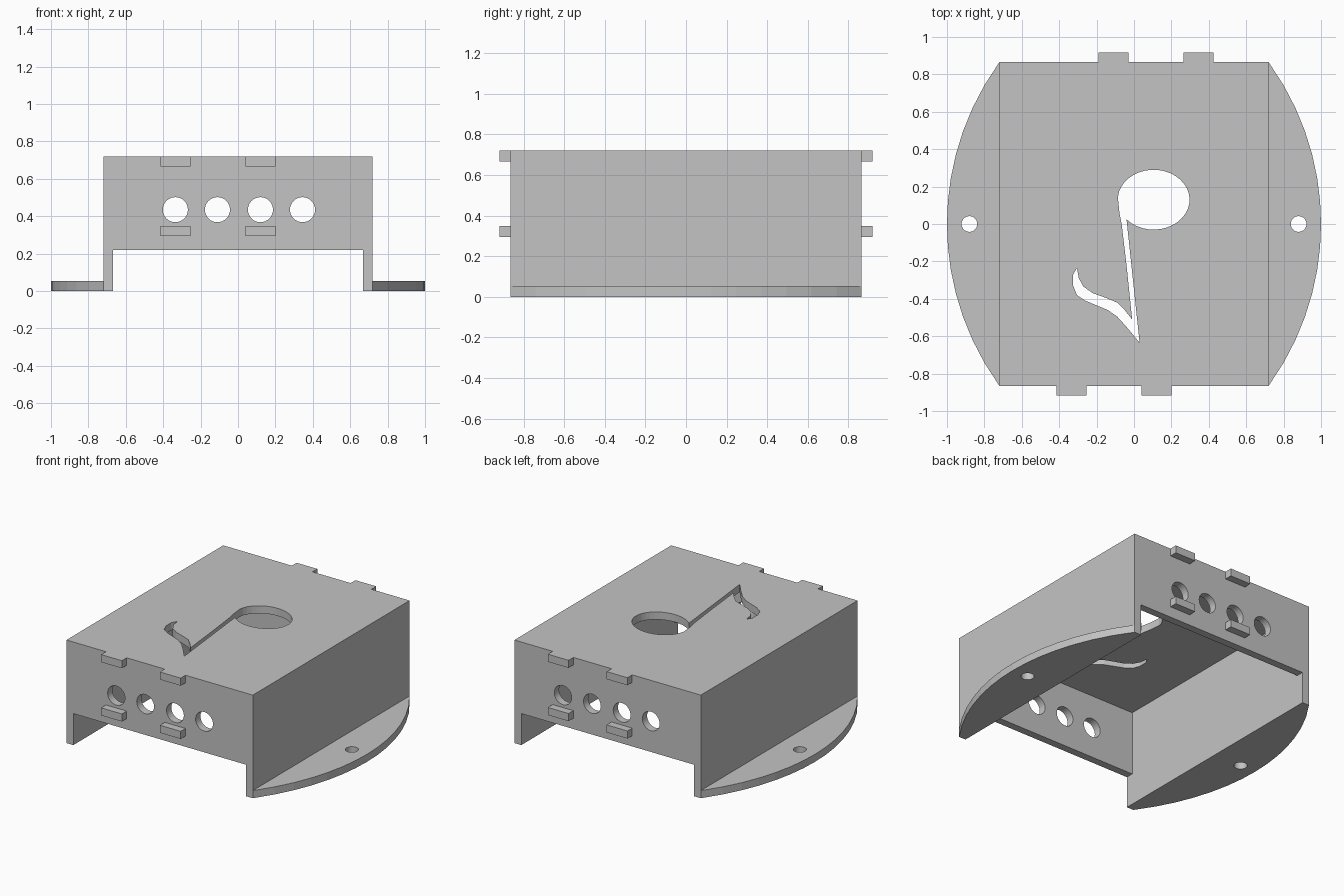
import bpy, bmesh
from math import sin, cos, pi, radians, sqrt
from mathutils import Matrix

cube = bpy.data.objects.get("Cube")
if cube:
    bpy.data.objects.remove(cube, do_unlink=True)

WIDTH, DEPTH, TOP = 0.72, 0.865, 0.72    # half width, half depth, height
T = 0.053                                # sheet thickness
GREY = (0.55, 0.55, 0.55, 1)

grey = bpy.data.materials.new("plain grey")
grey.use_nodes = True
grey.diffuse_color = GREY
grey.node_tree.nodes["Principled BSDF"].inputs["Base Color"].default_value = GREY


def ring(cx, cy, rx, ry, start=0, end=360, steps=32):
    """Points along an ellipse, or part of one."""
    angles = [radians(start + (end - start) * i / steps) for i in range(steps)]
    return [(cx + rx * cos(a), cy + ry * sin(a)) for a in angles]


def rectangle(x0, x1, y0, y1):
    return [(x0, y0), (x1, y0), (x1, y1), (x0, y1)]


def plate(name, outline, holes=(), thickness=T, matrix=Matrix()):
    """Flat sheet with cut-outs, extruded along its local z."""
    bm = bmesh.new()
    for loop in [outline, *holes]:
        verts = [bm.verts.new((x, y, 0)) for x, y in loop]
        for a, b in zip(verts, verts[1:] + verts[:1]):
            bm.edges.new((a, b))
    bmesh.ops.triangle_fill(bm, edges=bm.edges[:], use_beauty=True)
    result = bmesh.ops.extrude_face_region(bm, geom=bm.faces[:])
    moved = [v for v in result["geom"] if isinstance(v, bmesh.types.BMVert)]
    bmesh.ops.translate(bm, verts=moved, vec=(0, 0, thickness))
    bmesh.ops.transform(bm, matrix=matrix, verts=bm.verts[:])
    bmesh.ops.recalc_face_normals(bm, faces=bm.faces[:])
    mesh = bpy.data.meshes.new(name)
    bm.to_mesh(mesh)
    bm.free()
    mesh.materials.append(grey)
    obj = bpy.data.objects.new(name, mesh)
    bpy.context.collection.objects.link(obj)
    return obj


# Top sheet with a note-shaped cut-out: oval head, thin stem, curled flag
head = ring(0.105, 0.13, 0.192, 0.16, 221, 545)
stem_left = [(-0.078, 0.06), (-0.066, 0), (-0.04, -0.22), (-0.01, -0.51)]
flag_inner = [(-0.05, -0.46), (-0.09, -0.42), (-0.15, -0.395), (-0.22, -0.37),
              (-0.27, -0.335), (-0.295, -0.29), (-0.305, -0.235)]
flag_outer = [(-0.325, -0.27), (-0.325, -0.33), (-0.305, -0.38), (-0.26, -0.41),
              (-0.14, -0.46), (-0.09, -0.495), (-0.04, -0.55), (0.03, -0.635)]
note = head + stem_left + flag_inner + flag_outer
plate("top_sheet", rectangle(-WIDTH, WIDTH, -DEPTH, DEPTH), [note],
      matrix=Matrix.Translation((0, 0, TOP - T)))

# End walls with a row of four round holes
upright = Matrix.Rotation(pi / 2, 4, "X")
HOLES_X = (-0.335, -0.11, 0.12, 0.345)
inner = WIDTH - T
for name, y in (("front_wall", -DEPTH + T), ("back_wall", DEPTH)):
    plate(name, rectangle(-inner, inner, 0.22, TOP - T),
          [ring(x, 0.435, 0.067, 0.067) for x in HOLES_X],
          matrix=Matrix.Translation((0, y, 0)) @ upright)

# Locking tabs: staggered between front and back, in two rows
for end, y0, y1, centres in (("front", -0.918, -DEPTH, HOLES_X[0::2]),
                             ("back", DEPTH, 0.918, HOLES_X[1::2])):
    for row, z in (("upper", TOP - T), ("lower", 0.295)):
        for side, x in zip(("right", "left"), centres):
            plate(f"{end}_{row}_{side}_tab",
                  rectangle(x - 0.08, x + 0.08, y0, y1),
                  matrix=Matrix.Translation((0, 0, z)))

# Side walls and curved mounting flanges
bulge = 1 - WIDTH
radius = (DEPTH ** 2 + bulge ** 2) / (2 * bulge)
SEGMENTS = 14
rows = [DEPTH * (2 * i / SEGMENTS - 1) for i in range(SEGMENTS + 1)]
arc = [(1 - radius + sqrt(radius ** 2 - y * y), y) for y in rows]
for side, s in (("left", 1), ("right", -1)):
    mirror = Matrix.Scale(s, 4, (1, 0, 0))
    plate(f"{side}_wall", rectangle(inner, WIDTH, -DEPTH, DEPTH),
          thickness=TOP - T, matrix=mirror)
    plate(f"{side}_flange", arc, [ring(0.88, 0, 0.042, 0.042)], matrix=mirror)
